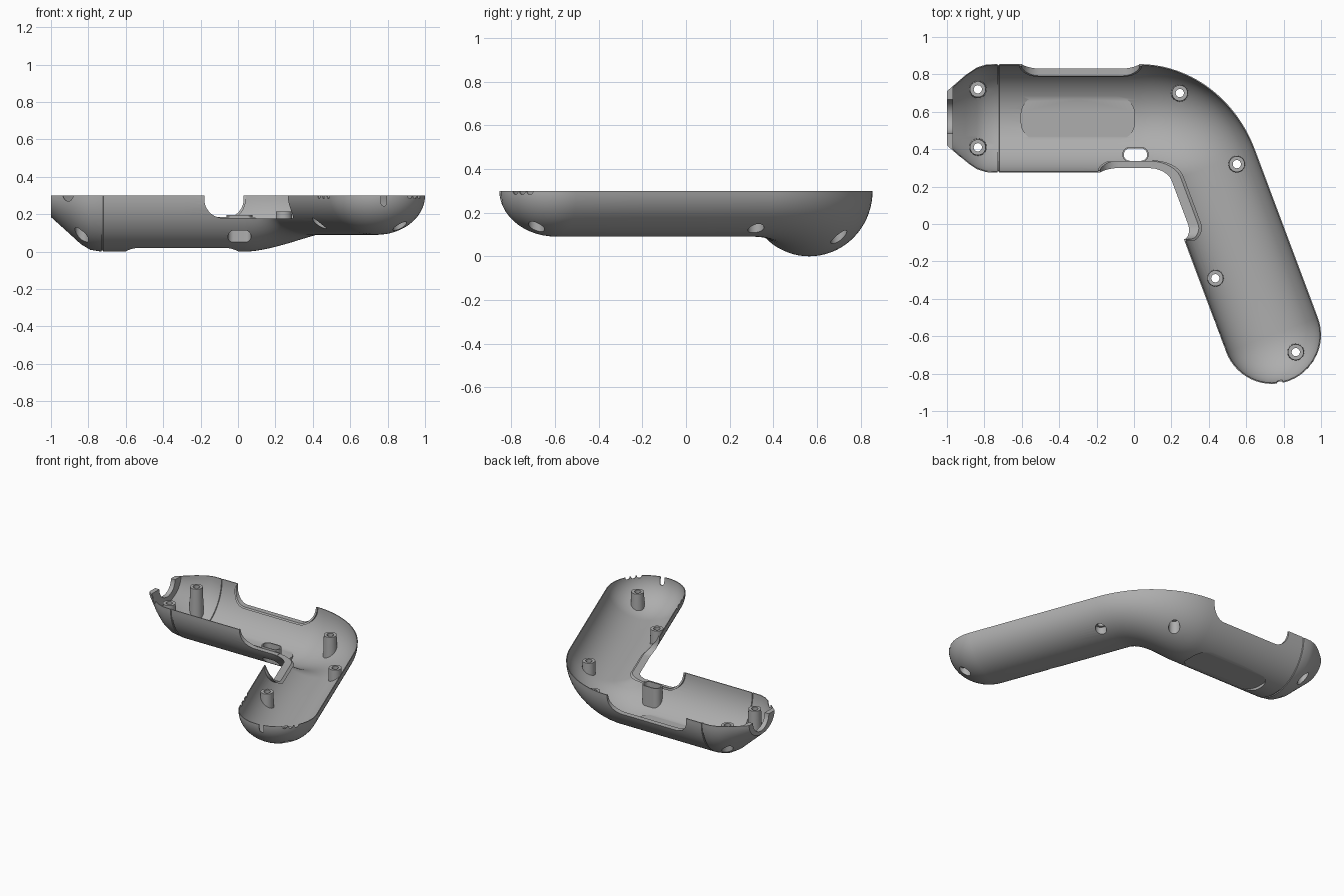
import bpy, bmesh
from math import sin, cos, pi, radians
from mathutils import Vector

cube = bpy.data.objects.get("Cube")
if cube:
    bpy.data.objects.remove(cube, do_unlink=True)

RIM, AXIS_Y = 0.3, 0.565
SKIN, FLANGE = 0.006, 0.035            # wall thickness, and its width around openings
BEND = Vector((0.027, 0.165))          # centre of the elbow
BEND_R, TURN = 0.4, radians(69.5)
HEEL = Vector((0.738, -0.593))         # centre of the rounded grip end
GRIP_W, GRIP_D = 0.262, 0.21
AHEAD = Vector((cos(TURN), -sin(TURN)))
SIDE = Vector((sin(TURN), cos(TURN)))

grey = bpy.data.materials.new("plain grey")
grey.use_nodes = True
grey.diffuse_color = (0.42, 0.42, 0.42, 1)
grey.node_tree.nodes["Principled BSDF"].inputs["Base Color"].default_value = (0.42, 0.42, 0.42, 1)


def loft(name, rings):
    bm = bmesh.new()
    rows = [[bm.verts.new(p) for p in ring] for ring in rings]
    n = len(rows[0])
    for a, b in zip(rows, rows[1:]):
        for i in range(n):
            j = (i + 1) % n
            bm.faces.new((a[i], a[j], b[j], b[i]))
    bm.faces.new(rows[0])
    bm.faces.new(rows[-1])
    bmesh.ops.recalc_face_normals(bm, faces=bm.faces)
    mesh = bpy.data.meshes.new(name)
    bm.to_mesh(mesh)
    bm.free()
    mesh.materials.append(grey)
    obj = bpy.data.objects.new(name, mesh)
    bpy.context.collection.objects.link(obj)
    return obj


def cut(obj, cutter, keep=False):
    mod = obj.modifiers.new("cut", "BOOLEAN")
    mod.operation, mod.solver, mod.object = "DIFFERENCE", "EXACT", cutter
    bpy.context.view_layer.objects.active = obj
    bpy.ops.object.modifier_apply(modifier=mod.name)
    if not keep:
        bpy.data.objects.remove(cutter, do_unlink=True)


def rounded(u0, u1, v0, v1, r, steps=10):
    pts = []
    corners = ((u1 - r, v1 - r), (u0 + r, v1 - r), (u0 + r, v0 + r), (u1 - r, v0 + r))
    for k, (u, v) in enumerate(corners):
        for i in range(steps + 1):
            a = (k + i / steps) * pi / 2
            pts.append((u + r * cos(a), v + r * sin(a)))
    return pts


def prism(name, pts, axis, a, b):
    place = {"x": lambda u, v, t: (t, u, v),
             "y": lambda u, v, t: (u, t, v),
             "z": lambda u, v, t: (u, v, t)}[axis]
    return loft(name, [[place(u, v, t) for u, v in pts] for t in (a, b)])


def rod(name, start, end, r1, r2=None, n=32):
    start, end = Vector(start), Vector(end)
    turn = (end - start).to_track_quat("Z", "Y")
    ring = [(cos(2 * pi * i / n), sin(2 * pi * i / n)) for i in range(n)]
    return loft(name, [[c + turn @ Vector((r * x, r * y, 0)) for x, y in ring]
                       for c, r in ((start, r1), (end, r2 or r1))])


def body(name, wall=0, lip=0):
    # Stations: centre, heading angle, end-rounding angle, half width, depth
    stations = []
    nose = [(-1, .145, .115), (-.9, .232, .205), (-.84, .272, .26), (-.79, .288, .29), (-.74, .29, .298)]
    for x, w, d in nose:
        if wall and x == -1:
            x, w, d = -.967, w + .028, d + .028
        stations.append((Vector((x, AXIS_Y)), 0, 0, w, d))
    # Thin seam groove behind the nose
    for x, groove in ((-.731, 0), (-.729, .006), (-.722, .006), (-.72, 0)):
        stations.append((Vector((x, AXIS_Y)), 0, 0, .29 - groove, .3 - groove))
    for x in (-.6, -.3, -.1):
        stations.append((Vector((x, AXIS_Y)), 0, 0, .29, .3))
    for i in range(21):
        t = i / 20
        a = t * TURN
        ease = t * t * (3 - 2 * t)
        c = BEND + BEND_R * Vector((sin(a), cos(a)))
        stations.append((c, a, 0, .29 + (GRIP_W - .29) * ease, .3 + (GRIP_D - .3) * ease))
    start = stations[-1][0]
    for t in (.33, .67):
        stations.append((start.lerp(HEEL, t), TURN, 0, GRIP_W, GRIP_D))
    for i in range(15):
        stations.append((HEEL, TURN, i / 14 * radians(88), GRIP_W, GRIP_D))
    rings = []
    for c, a, phi, w, d in stations:
        side = Vector((sin(a), cos(a)))
        ring = []
        for k in range(37):
            across, down = cos(phi) * cos(k * pi / 36), cos(phi) * sin(k * pi / 36)
            inset = lip + (wall - lip) * min(1, down / .4)
            p = c + AHEAD * (w - inset) * sin(phi) + side * (w - inset) * across
            ring.append((p.x, p.y, RIM - (d - inset) * down))
        if wall:
            ring += [(*ring[-1][:2], RIM + .1), (*ring[0][:2], RIM + .1)]
        rings.append(ring)
    return loft(name, rings)


# Side openings: long one at the back, wrapped one inside the elbow
def openings(grow):
    g = grow
    return [prism("back_opening", rounded(-.6 - g, .03 + g, .18 - g, .7, .1 + g), "y", .72, 1),
            prism("elbow_opening", rounded(-.18 - g, .42, .18 - g, .7, .1 + g), "y", .15, .335),
            prism("grip_opening", rounded(-.08 - g, .41, .178 - g, .71, .08 + g), "x", .1, .421)]


# Screw posts: x, y, top, depth of the screw-head bore
posts = [(-.835, .72, .265, .15), (-.835, .41, .265, .15), (.245, .70, .215, .15),
         (.55, .32, .205, .16), (.435, -.29, .235, .185), (.865, -.685, .235, .18)]

# The cavity leaves the opening flanges, posts, slot sleeve and pad floor standing
cavity = body("cavity", SKIN, SKIN)
core = body("core", FLANGE, .01)
for flange in openings(.012):
    cut(flange, core, keep=True)
    cut(cavity, flange)
bpy.data.objects.remove(core, do_unlink=True)
for x, y, top, bore in posts:
    cut(cavity, rod("screw_post", (x, y, -.05), (x, y, top), .05, .042))
cut(cavity, prism("slot_sleeve", rounded(-.062, .078, .33, .412, .04), "z", -.05, .195))
cut(cavity, prism("pad_floor", rounded(-.606, .006, .449, .681, .095), "z", -.05, .026))

# Hollow half shell
shell = body("shell")
cut(shell, cavity)
for opening in openings(0):
    cut(shell, opening)

# Round mouth of the nose and a small side notch
cut(shell, rod("mouth", (-1.1, .575, RIM), (-.94, .575, RIM), .09))
cut(shell, rod("nose_notch", (-.96, .26, .305), (-.86, .42, .305), .035))


# Small rim notches along the grip and around its end
def rim_notch(centre, out):
    a, b = centre - out * .06, centre + out * .06
    cut(shell, rod("rim_notch", (*a, RIM), (*b, RIM), .017, n=16))


for back in (.03, .1, .17):
    rim_notch(HEEL - AHEAD * back - SIDE * GRIP_W, -SIDE)
for deg in (-46, -37, -28):
    out = Vector((cos(radians(deg)), sin(radians(deg))))
    rim_notch(HEEL + out * GRIP_W, out)
cut(shell, prism("end_slot", rounded(.765, .795, .245, .5, .014), "y", -.9, -.78))

# Flat pad under the barrel
cut(shell, prism("pad_recess", rounded(-.6, 0, .455, .675, .09), "z", -.1, .02))

# Drill the posts and the oval slot
for x, y, top, bore in posts:
    cut(shell, rod("screw_hole", (x, y, -.1), (x, y, .4), .022))
    cut(shell, rod("screw_bore", (x, y, -.12), (x, y, bore), .037))
cut(shell, prism("slot_hole", rounded(-.054, .07, .338, .404, .032), "z", -.1, .4))

bpy.ops.object.select_all(action="DESELECT")
shell.select_set(True)
bpy.context.view_layer.objects.active = shell
bpy.ops.object.shade_smooth_by_angle(angle=radians(30))
